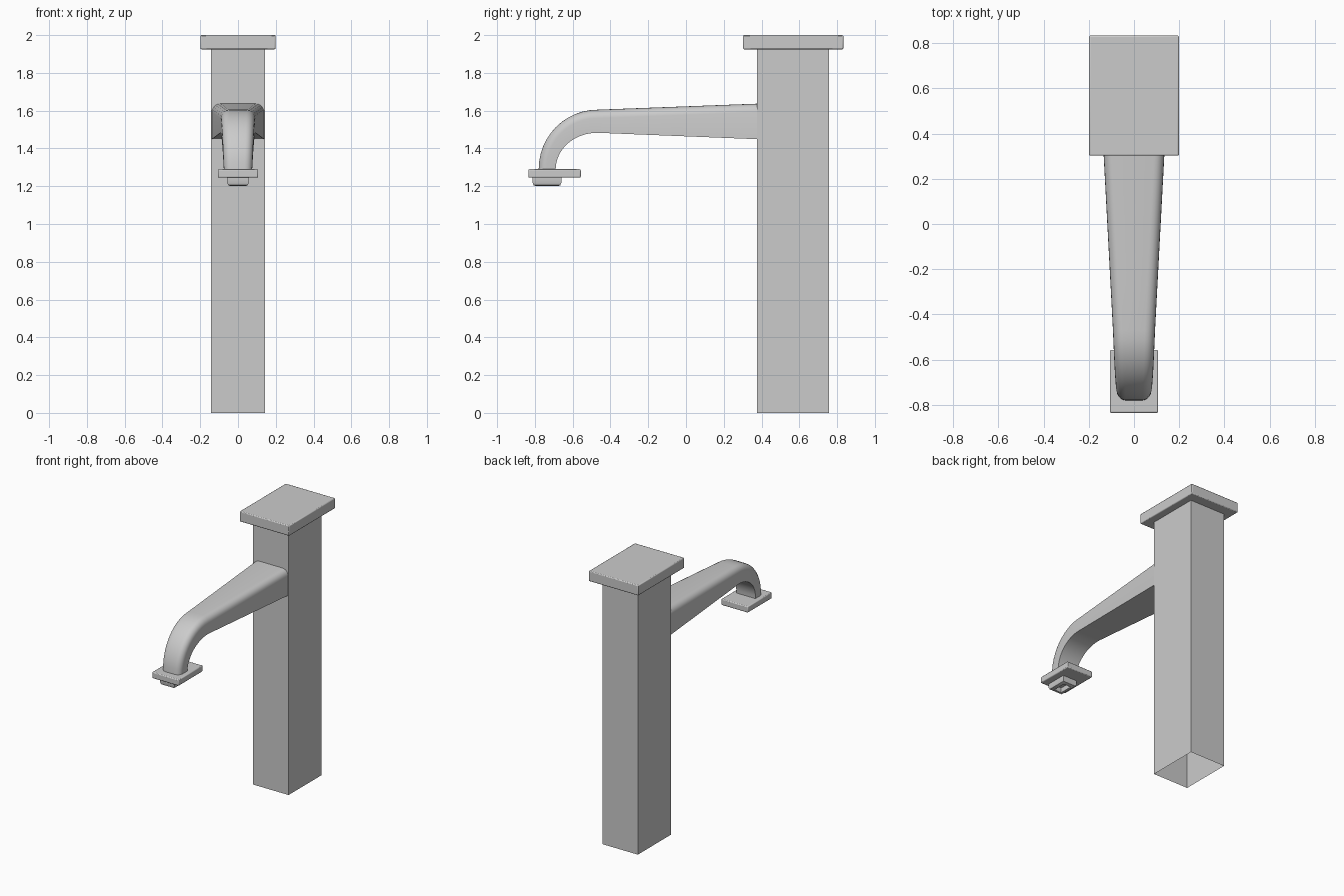
import bpy, bmesh, math

if "Cube" in bpy.data.objects:
    bpy.data.objects.remove(bpy.data.objects["Cube"])


def finish(bm, name, smooth=None):
    bmesh.ops.recalc_face_normals(bm, faces=bm.faces)
    mesh = bpy.data.meshes.new(name)
    bm.to_mesh(mesh)
    bm.free()
    obj = bpy.data.objects.new(name, mesh)
    bpy.context.collection.objects.link(obj)
    if smooth:
        bpy.ops.object.select_all(action='DESELECT')
        obj.select_set(True)
        bpy.context.view_layer.objects.active = obj
        bpy.ops.object.shade_smooth_by_angle(angle=math.radians(smooth))
    return obj


def box(x, y0, y1, z0, z1):
    bm = bmesh.new()
    bmesh.ops.create_cube(bm, size=1)
    for v in bm.verts:
        v.co = (v.co.x * 2 * x, (y0 + y1) / 2 + v.co.y * (y1 - y0),
                (z0 + z1) / 2 + v.co.z * (z1 - z0))
    return bm


def slab(name, x, y0, y1, z0, z1, bevel):
    obj = finish(box(x, y0, y1, z0, z1), name, 40)
    mod = obj.modifiers.new("edge_rounding", 'BEVEL')
    mod.width, mod.segments = bevel, 2
    return obj


# Square column, open at the bottom and under the cap
bm = box(0.143, 0.377, 0.757, 0, 1.93)
ends = [f for f in bm.faces if abs(f.normal.z) > 0.9]
bmesh.ops.delete(bm, geom=ends, context='FACES_ONLY')
finish(bm, "column")

# Cap and outlet plate
slab("column_cap", 0.199, 0.302, 0.833, 1.925, 2.0, 0.006)
slab("outlet_plate", 0.107, -0.835, -0.557, 1.245, 1.29, 0.006)

# Spout: stations of (inner point, outer point, half width, corner radius)
stations = []
for i in range(5):
    t = i / 4
    y = 0.377 - 0.847 * t
    stations.append(((y, 1.449 + 0.034 * t), (y, 1.637 - 0.032 * t),
                     0.138 - 0.045 * t, 0.045))
for i in range(1, 13):
    t = i / 12
    a = t * math.pi / 2
    s, c = math.sin(a), math.cos(a)
    stations.append(((-0.47 - 0.22 * s, 1.29 + 0.193 * c),
                     (-0.47 - 0.31 * s, 1.29 + 0.315 * c),
                     0.093 - 0.018 * t, 0.045 - 0.005 * t))

bm = bmesh.new()
rings = []
for inner, outer, w, r in stations:
    h = math.dist(inner, outer)
    half = [(w, 0)]
    for k in range(6):
        a = k / 5 * math.pi / 2
        half.append((w - r + r * math.cos(a), h - r + r * math.sin(a)))
    section = half + [(-x, d) for x, d in reversed(half)]
    ring = []
    for x, d in section:
        f = d / h
        ring.append(bm.verts.new((x, inner[0] + (outer[0] - inner[0]) * f,
                                  inner[1] + (outer[1] - inner[1]) * f)))
    rings.append(ring)
for a, b in zip(rings, rings[1:]):
    n = len(a)
    for i in range(n):
        j = (i + 1) % n
        bm.faces.new((a[i], a[j], b[j], b[i]))
finish(bm, "spout", 40)

# Nozzle: chamfered block with a rectangular opening in its underside
bm = box(0.057, -0.812, -0.66, 1.2, 1.246)
edges = [e for e in bm.edges if all(v.co.z < 1.21 for v in e.verts)]
bmesh.ops.bevel(bm, geom=edges, offset=0.018, segments=2, profile=0.5,
                affect='EDGES')
bm.normal_update()
under = [min(bm.faces, key=lambda f: f.calc_center_median().z)]
bmesh.ops.inset_region(bm, faces=under, thickness=0.014)
hole = bmesh.ops.extrude_face_region(bm, geom=under)["geom"]
bmesh.ops.delete(bm, geom=under, context='FACES_ONLY')
bmesh.ops.translate(bm, vec=(0, 0, 0.035),
                    verts=[g for g in hole if isinstance(g, bmesh.types.BMVert)])
finish(bm, "nozzle", 40)
